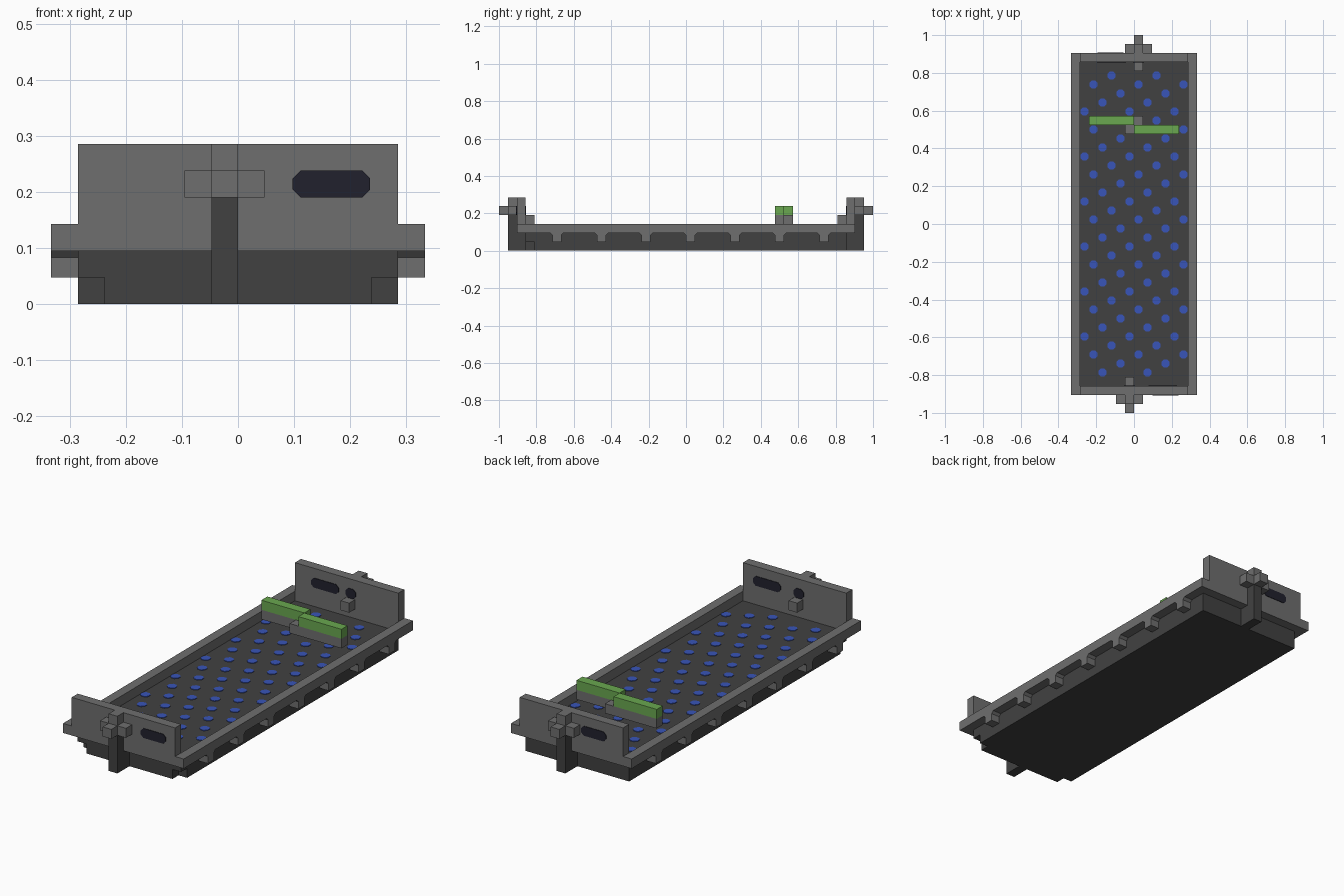
import bpy, bmesh, math

cube = bpy.data.objects.get("Cube")
if cube:
    bpy.data.objects.remove(cube, do_unlink=True)

U = 1 / 21  # block size; all part sizes below are in blocks


def material(name, rgb):
    m = bpy.data.materials.new(name)
    m.use_nodes = True
    m.diffuse_color = (*rgb, 1)
    m.node_tree.nodes["Principled BSDF"].inputs["Base Color"].default_value = (*rgb, 1)
    return m


GREY = material("mid grey", (0.156, 0.156, 0.156))
DARK = material("dark grey", (0.053, 0.053, 0.053))
GREEN = material("green", (0.144, 0.39, 0.08))
BLUE = material("blue", (0.04, 0.09, 0.48))
NAVY = material("dark navy", (0.015, 0.015, 0.026))


def finish(name, bm, mat):
    bmesh.ops.recalc_face_normals(bm, faces=bm.faces[:])
    bmesh.ops.scale(bm, vec=(U, U, U), verts=bm.verts[:])
    mesh = bpy.data.meshes.new(name)
    bm.to_mesh(mesh)
    bm.free()
    mesh.materials.append(mat)
    bpy.context.collection.objects.link(bpy.data.objects.new(name, mesh))


def add_prism(bm, points, push):
    face = bm.faces.new([bm.verts.new(p) for p in points])
    new = bmesh.ops.extrude_face_region(bm, geom=[face])["geom"]
    bmesh.ops.translate(bm, vec=push, verts=[v for v in new if isinstance(v, bmesh.types.BMVert)])


def prism(name, mat, points, push):
    bm = bmesh.new()
    add_prism(bm, points, push)
    finish(name, bm, mat)


def box(name, mat, x, y, z, s=1):
    """Box from ranges; s = -1 turns it half round to the other end."""
    pts = [(s * a, s * b, z[0]) for a, b in
           ((x[0], y[0]), (x[1], y[0]), (x[1], y[1]), (x[0], y[1]))]
    prism(name, mat, pts, (0, 0, z[1] - z[0]))


def slot(name, centre, half, y, side):
    """Thin painted slot with clipped corners on an end wall."""
    c = 0.3
    pts = []
    for sx, sz in ((1, 1), (-1, 1), (-1, -1), (1, -1)):
        ends = [(half, 0.5 - c), (half - c, 0.5)]
        if sx * sz < 0:
            ends.reverse()
        pts += [(centre + sx * a, y, 4.5 + sz * b) for a, b in ends]
    prism(name, NAVY, pts, (0, side * 0.06, 0))


# Bed: upper slab and lower slab with notched front corners
box("bed_upper", DARK, (-6, 6), (-18, 18), (1, 2))
outline = [(5, -18), (5, -17), (6, -17), (6, 18)]
outline += [(-x, y) for x, y in reversed(outline)]
prism("bed_lower", DARK, [(x, y, 0) for x, y in outline], (0, 0, 1))

# Both ends: wall, post, star handle and inner knob
for s, end in ((1, "front"), (-1, "back")):
    box(end + "_wall", GREY, (-6, 6), (-19, -18), (2, 6), s)
    box(end + "_post", DARK, (-1, 0), (-20, -18), (0, 2), s)
    box(end + "_post_upper", DARK, (-1, 0), (-20, -19), (2, 4), s)
    box(end + "_handle_bar", GREY, (-2, 1), (-20, -19), (4, 5), s)
    box(end + "_handle_top", GREY, (-1, 0), (-20, -19), (5, 6), s)
    box(end + "_handle_tip", GREY, (-1, 0), (-21, -20), (4, 5), s)
    box(end + "_inner_knob", GREY, (-1, 0), (-18, -17), (3, 4), s)
    slot(end + "_inner_mark", -0.5 * s, 0.6, -18 * s, s)

# Painted slots on the walls
slot("front_slot_outer", 3.5, 1.45, -19, -1)
slot("front_slot_inner", 3.2, 1.6, -18, 1)
slot("back_slot_outer", -2.6, 1.45, 19, 1)
slot("back_slot_inner", -2.5, 1.6, 18, -1)

# Side rails with brackets beneath
for s, side in ((1, "left"), (-1, "right")):
    box(side + "_rail", GREY, (6, 7), (-19, 19), (2, 3), s)
    bm = bmesh.new()
    for k in range(-3, 4):
        y = 5 * k + 0.5
        add_prism(bm, [(6 * s, s * (y + a), z) for a, z in
                       ((-0.5, 1), (0.5, 1), (0.5, 1.75), (0.75, 2), (-0.75, 2), (-0.5, 1.75))],
                  (s, 0, 0))
    finish(side + "_brackets", bm, GREY)

# Stepped crossbar: grey underside, green top, centre blocks
for s, half in ((1, "right"), (-1, "left")):
    x = sorted((0, -5 * s))
    y = (11, 12) if s > 0 else (10, 11)
    box(half + "_bar_base", GREY, x, y, (3, 4))
    box(half + "_bar_top", GREEN, x, y, (4, 5))
    block_x = (-1, 0) if s > 0 else (0, 1)
    block_y = (10, 11) if s > 0 else (11, 12)
    box(half + "_bar_block", GREY, block_x, block_y, (3, 4))

# Blue studs on the bed in a skewed grid
bm = bmesh.new()
for i in range(-6, 6):
    for j in range(-17, 17):
        if (2 * i + j) % 5 == 0:
            ring = [math.radians(45 * n + 22.5) for n in range(8)]
            add_prism(bm, [(i + 0.5 + 0.5 * math.cos(a), j + 0.5 + 0.5 * math.sin(a), 2)
                           for a in ring], (0, 0, 0.06))
finish("blue_studs", bm, BLUE)
